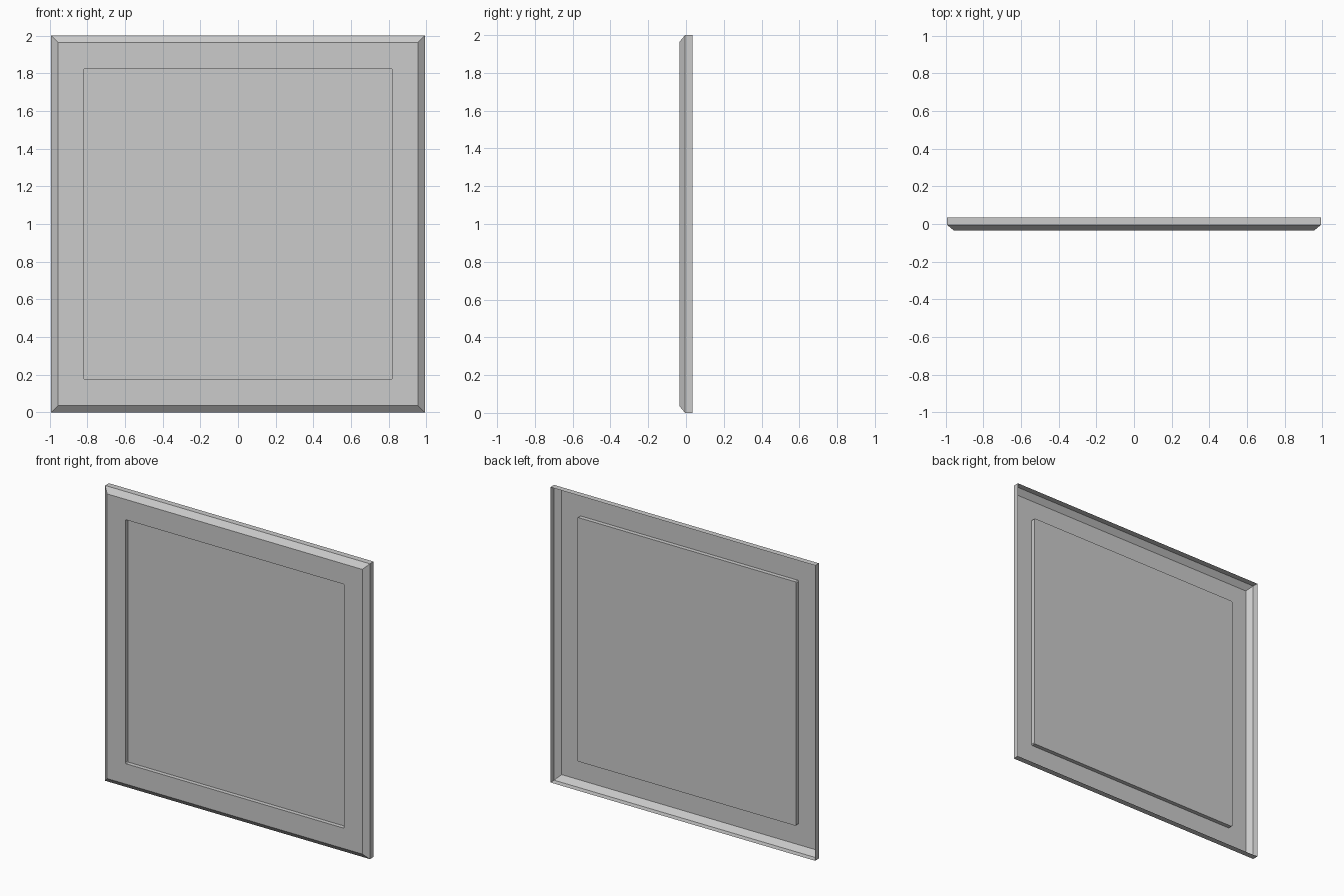
import bpy
import bmesh

if "Cube" in bpy.data.objects:
    bpy.data.objects.remove(bpy.data.objects["Cube"])

CZ = 1.0  # panel centre height


def ring(bm, hx, hz, y, cut=0.0):
    """Rectangular loop facing -y, two points per corner when cut > 0."""
    pts = []
    for sx, sz in ((-1, -1), (1, -1), (1, 1), (-1, 1)):
        if cut == 0:
            pts.append((sx * hx, sz * hz))
        else:
            a = (sx * hx, sz * (hz - cut))
            b = (sx * (hx - cut), sz * hz)
            pts += [a, b] if sx * sz > 0 else [b, a]
            if sx * sz < 0:
                pts[-2:] = [b, a]
    # keep counter-clockwise order around the loop
    import math
    pts.sort(key=lambda p: math.atan2(p[1], p[0]))
    return [bm.verts.new((x, y, CZ + z)) for x, z in pts]


def bridge(bm, a, b):
    n = len(a)
    for i in range(n):
        j = (i + 1) % n
        bm.faces.new((a[i], a[j], b[j], b[i]))


bm = bmesh.new()

# Outer rim and chamfer of the open-backed pressed sheet
back = ring(bm, 0.992, 1.0, 0.035)
crease = ring(bm, 0.992, 1.0, -0.005)
front = ring(bm, 0.956, 0.964, -0.035)
bridge(bm, back, crease)
bridge(bm, crease, front)

# Recessed centre with tiny clipped corners
lip = ring(bm, 0.82, 0.826, -0.035, 0.006)
floor = ring(bm, 0.82, 0.826, -0.007, 0.006)
bridge(bm, lip, floor)
bm.faces.new(floor)

# Flat border: one quad per side plus a small triangle per corner
for i in range(4):
    j = (i + 1) % 4
    bm.faces.new((front[i], front[j], lip[2 * j], lip[2 * i + 1]))
    bm.faces.new((front[i], lip[2 * i + 1], lip[2 * i]))

mesh = bpy.data.meshes.new("pressed_panel")
bm.to_mesh(mesh)
bm.free()
panel = bpy.data.objects.new("pressed_panel", mesh)
bpy.context.collection.objects.link(panel)
